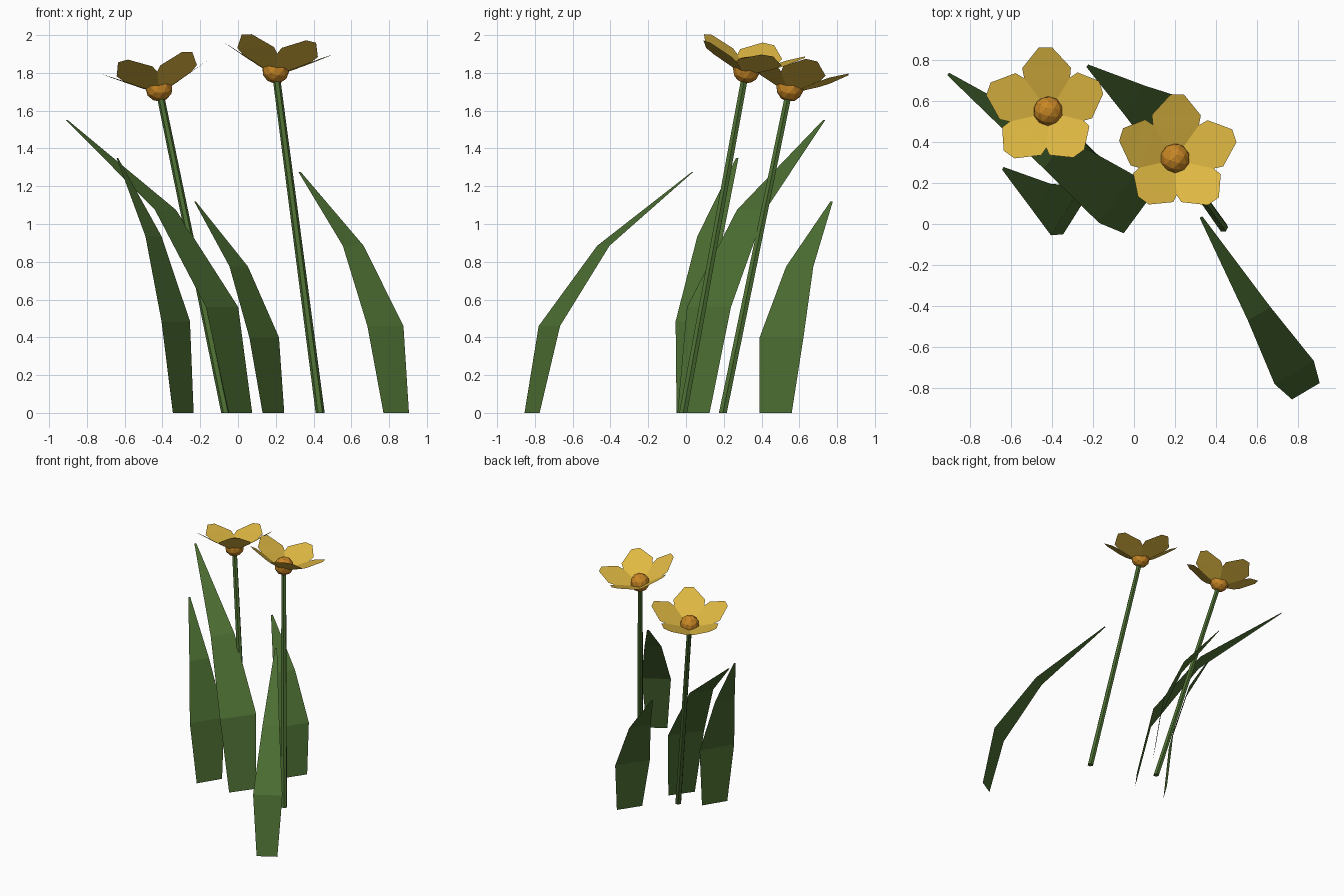
import bpy, bmesh, math
from mathutils import Vector, Matrix

if "Cube" in bpy.data.objects:
    bpy.data.objects.remove(bpy.data.objects["Cube"])


def material(name, rgb):
    m = bpy.data.materials.new(name)
    m.diffuse_color = (*rgb, 1)
    m.use_nodes = True
    m.node_tree.nodes["Principled BSDF"].inputs["Base Color"].default_value = m.diffuse_color
    return m


GREEN = material("leaf green", (0.072, 0.155, 0.032))
YELLOW = material("petal yellow", (0.74, 0.48, 0.055))
ORANGE = material("centre orange", (0.58, 0.24, 0.018))


def finish(name, bm, mat):
    me = bpy.data.meshes.new(name)
    bm.to_mesh(me)
    bm.free()
    me.materials.append(mat)
    ob = bpy.data.objects.new(name, me)
    bpy.context.collection.objects.link(ob)
    return ob


def leaf(name, width_dir, rows):
    """Flat blade: each row is the left edge point and the blade width."""
    w = Vector(width_dir).normalized()
    bm = bmesh.new()
    pairs = []
    for x, y, z, width in rows:
        p = Vector((x, y, z))
        pairs.append((bm.verts.new(p), bm.verts.new(p + w * width)))
    for (l0, r0), (l1, r1) in zip(pairs, pairs[1:]):
        bm.faces.new((l0, r0, r1, l1))
    finish(name, bm, GREEN)


def stem(name, foot, top, r0=0.024, r1=0.02, n=6):
    """Tapered straight stalk with level ends."""
    bm = bmesh.new()
    rings = []
    for c, r in ((foot, r0), (top, r1)):
        rings.append([bm.verts.new((c[0] + r * math.cos(i * math.tau / n),
                                    c[1] + r * math.sin(i * math.tau / n), c[2]))
                      for i in range(n)])
    for i in range(n):
        j = (i + 1) % n
        bm.faces.new((rings[0][i], rings[0][j], rings[1][j], rings[1][i]))
    bm.faces.new(rings[0][::-1])
    bm.faces.new(rings[1])
    finish(name, bm, GREEN)


# Petal outline: distance from the centre, half width, height
PETAL = [(0.05, 0.036, -0.005), (0.15, 0.112, 0.05),
         (0.20, 0.12, 0.077), (0.292, 0.033, 0.128)]


def flower(name, centre, axis):
    tilt = Vector((0, 0, 1)).rotation_difference(Vector(axis).normalized())
    place = Matrix.Translation(centre) @ tilt.to_matrix().to_4x4()
    # five petals around the tilted axis
    bm = bmesh.new()
    for k in range(5):
        turn = place @ Matrix.Rotation(math.radians(90 + 72 * k), 4, 'Z')
        pairs = [(bm.verts.new(turn @ Vector((r, -hw, h))),
                  bm.verts.new(turn @ Vector((r, hw, h)))) for r, hw, h in PETAL]
        for (a0, b0), (a1, b1) in zip(pairs, pairs[1:]):
            bm.faces.new((a0, a1, b1, b0))
    finish(name + "_petals", bm, YELLOW)
    # round centre
    bm = bmesh.new()
    bmesh.ops.create_icosphere(bm, subdivisions=2, radius=0.073, matrix=place)
    finish(name + "_centre", bm, ORANGE)


# Stalks and blooms
stem("left_stem", (-0.065, 0.195, 0), (-0.415, 0.545, 1.70))
stem("right_stem", (0.435, -0.015, 0), (0.20, 0.315, 1.80))
flower("left_flower", (-0.418, 0.55, 1.72), (-0.14, 0.18, 0.97))
flower("right_flower", (0.20, 0.32, 1.815), (0.11, 0.19, 0.97))

# Leaves
leaf("front_leaf", (0.135, 0.08, 0),
     [(0.77, -0.855, 0, 0.157), (0.685, -0.78, 0.46, 0.222),
      (0.555, -0.47, 0.885, 0.128), (0.32, 0.03, 1.275, 0.015)])
leaf("tall_leaf", (0.125, 0.17, 0),
     [(-0.05, -0.045, 0, 0.211), (-0.17, 0.005, 0.56, 0.289),
      (-0.44, 0.27, 1.075, 0.188), (-0.91, 0.725, 1.55, 0.015)])
leaf("left_leaf", (0.11, 0.175, 0),
     [(-0.345, -0.05, 0, 0.207), (-0.405, -0.055, 0.485, 0.283),
      (-0.49, 0.06, 0.935, 0.16), (-0.643, 0.265, 1.35, 0.015)])
leaf("back_leaf", (0.115, 0.17, 0),
     [(0.13, 0.39, 0, 0.205), (0.06, 0.39, 0.40, 0.28),
      (-0.045, 0.53, 0.775, 0.174), (-0.232, 0.765, 1.12, 0.015)])
